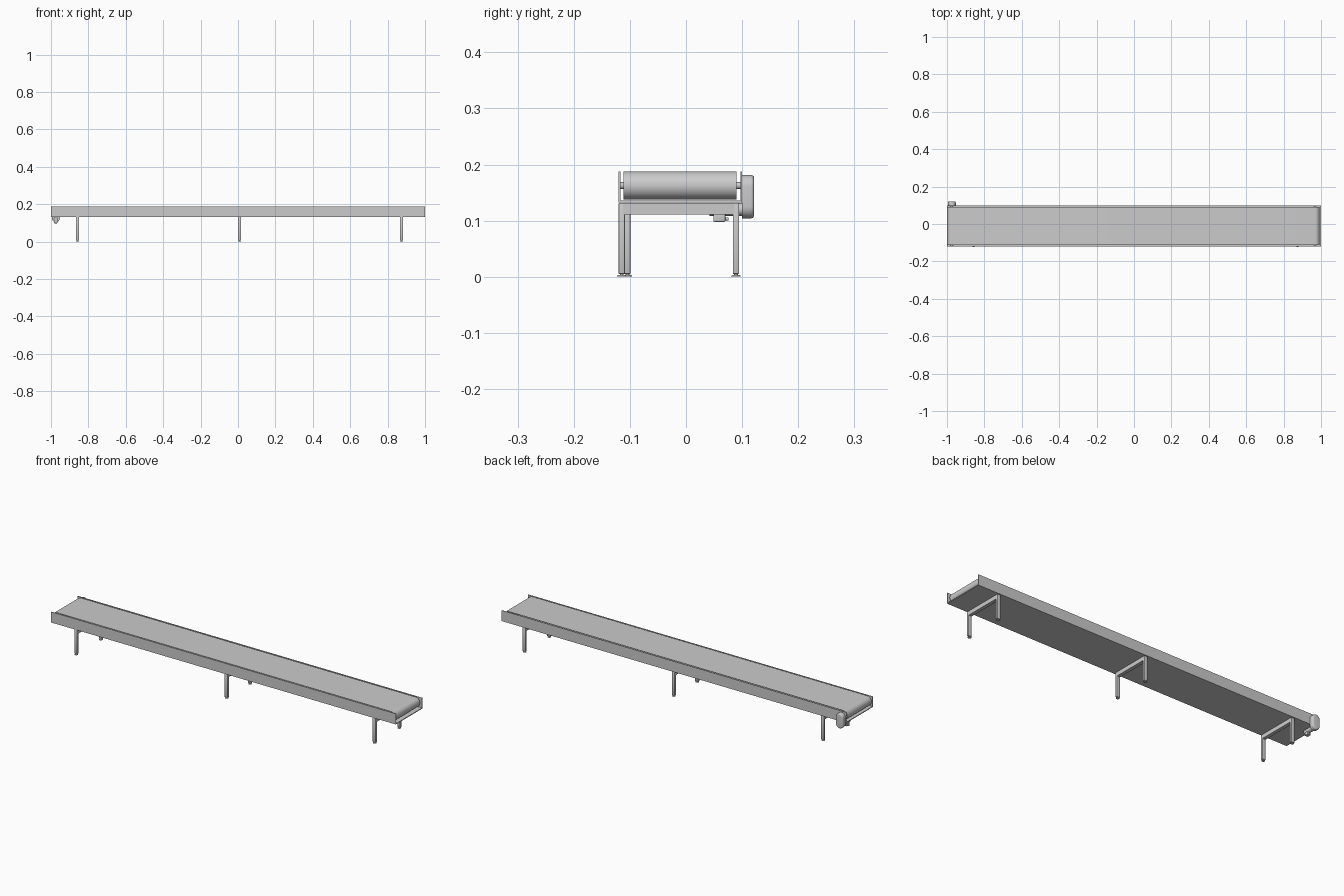
import bpy, bmesh, math
from mathutils import Matrix, Vector

if "Cube" in bpy.data.objects:
    bpy.data.objects.remove(bpy.data.objects["Cube"])


def finish(bm, name, smooth=False):
    bmesh.ops.recalc_face_normals(bm, faces=bm.faces)
    mesh = bpy.data.meshes.new(name)
    bm.to_mesh(mesh)
    bm.free()
    obj = bpy.data.objects.new(name, mesh)
    bpy.context.collection.objects.link(obj)
    if smooth:
        bpy.ops.object.select_all(action='DESELECT')
        obj.select_set(True)
        bpy.context.view_layer.objects.active = obj
        bpy.ops.object.shade_smooth_by_angle(angle=math.radians(35))
    return obj


def box(name, x, y, z, bevel=0):
    bm = bmesh.new()
    size = Vector((x[1] - x[0], y[1] - y[0], z[1] - z[0]))
    mid = Vector((sum(x), sum(y), sum(z))) / 2
    bmesh.ops.create_cube(bm, size=1, matrix=Matrix.Translation(mid) @ Matrix.Diagonal((*size, 1)))
    if bevel:
        bmesh.ops.bevel(bm, geom=bm.edges[:], offset=bevel, segments=2, affect='EDGES', profile=0.5)
    return finish(bm, name, bevel > 0)


def cylinder(name, center, r, depth, axis='Z', r2=None, seg=32):
    bm = bmesh.new()
    rot = Matrix.Rotation(math.pi / 2, 4, 'X') if axis == 'Y' else Matrix()
    bmesh.ops.create_cone(bm, cap_ends=True, segments=seg, radius1=r, radius2=r if r2 is None else r2,
                          depth=depth, matrix=Matrix.Translation(center) @ rot)
    return finish(bm, name, True)


def stadium(x0, x1, z, r, n=20):
    pts = []
    for cx, start in ((x1, -math.pi / 2), (x0, math.pi / 2)):
        for i in range(n + 1):
            a = start + math.pi * i / n
            pts.append((cx + r * math.cos(a), z + r * math.sin(a)))
    return pts


def belt_loop(name, x0, x1, z, r, thick, y0, y1):
    bm = bmesh.new()
    outer, inner = stadium(x0, x1, z, r), stadium(x0, x1, z, r - thick)
    rings = [[bm.verts.new((px, y, pz)) for px, pz in prof]
             for prof, y in ((outer, y0), (outer, y1), (inner, y1), (inner, y0))]
    n = len(outer)
    for k in range(4):
        a, b = rings[k], rings[(k + 1) % 4]
        for i in range(n):
            j = (i + 1) % n
            bm.faces.new((a[i], a[j], b[j], b[i]))
    return finish(bm, name, True)


# U-channel frame with thin side walls and an underside plate
profile = [(-.12, .132), (.10, .132), (.10, .188), (.097, .188),
           (.097, .136), (-.117, .136), (-.117, .188), (-.12, .188)]
bm = bmesh.new()
ends = [[bm.verts.new((x, y, z)) for y, z in profile] for x in (-1, 1)]
bm.faces.new(ends[0])
bm.faces.new(ends[1])
for i in range(8):
    j = (i + 1) % 8
    bm.faces.new((ends[0][i], ends[0][j], ends[1][j], ends[1][i]))
finish(bm, "channel_frame")

# Belt and end rollers
ROLLERS = (-.974, .968)
belt_loop("conveyor_belt", *ROLLERS, .1625, .025, .002, -.111, .09)
for x in ROLLERS:
    cylinder("end_roller", (x, -.0105, .1625), .0228, .199, 'Y')
    cylinder("roller_axle", (x, -.01, .1625), .006, .2175, 'Y', seg=24)

# Three leg frames, the middle one slightly narrower
for x, y in ((-.858, -.12), (.008, -.11), (.874, -.12)):
    xs = (x - .009, x + .009)
    box("cross_bar", xs, (y + .009, .086), (.111, .1318))
    for y0 in (y, .0835):
        box("leg", xs, (y0, y0 + .011), (.005, .1318), .0015)
        foot = cylinder("foot", (0, 0, 0), .009, .003, r2=.007, seg=20)
        foot.location = (x, y0 + .0055, .0015)
        cylinder("foot_stem", (x, y0 + .0055, .004), .0035, .004, seg=16)

# Drive housing: rounded upright capsule on the back side
bm = bmesh.new()
n, r, cx, z0, z1 = 14, .021, -.974, .125, .1605
outline = []
for cz, start in ((z1, 0), (z0, math.pi)):
    for i in range(n + 1):
        a = start + math.pi * i / n
        outline.append((cx + r * math.cos(a), cz + r * math.sin(a)))
rings = []
R = .006
steps = [(0, .0995)] + [(R * (1 - math.cos(t)), .1155 + R * math.sin(t))
                        for t in (i * math.pi / 10 for i in range(6))]
for inset, y in steps:
    s = 1 - inset / r
    ring = []
    for k, (px, pz) in enumerate(outline):
        cz = z1 if k <= n else z0
        ring.append(bm.verts.new((cx + (px - cx) * s, y, cz + (pz - cz) * s)))
    rings.append(ring)
for a, b in zip(rings, rings[1:]):
    for i in range(len(a)):
        j = (i + 1) % len(a)
        bm.faces.new((a[i], a[j], b[j], b[i]))
bm.faces.new(rings[0])
bm.faces.new(rings[-1])
finish(bm, "drive_housing", True)

# Small motor under the plate, with terminal box and cable gland
cylinder("motor_body", (-.974, .0715, .12), .0115, .059, 'Y')
box("terminal_box", (-.983, -.965), (.049, .070), (.098, .114), .0015)
cylinder("cable_gland", (-.974, .0725, .103), .003, .007, 'Y', seg=16)
